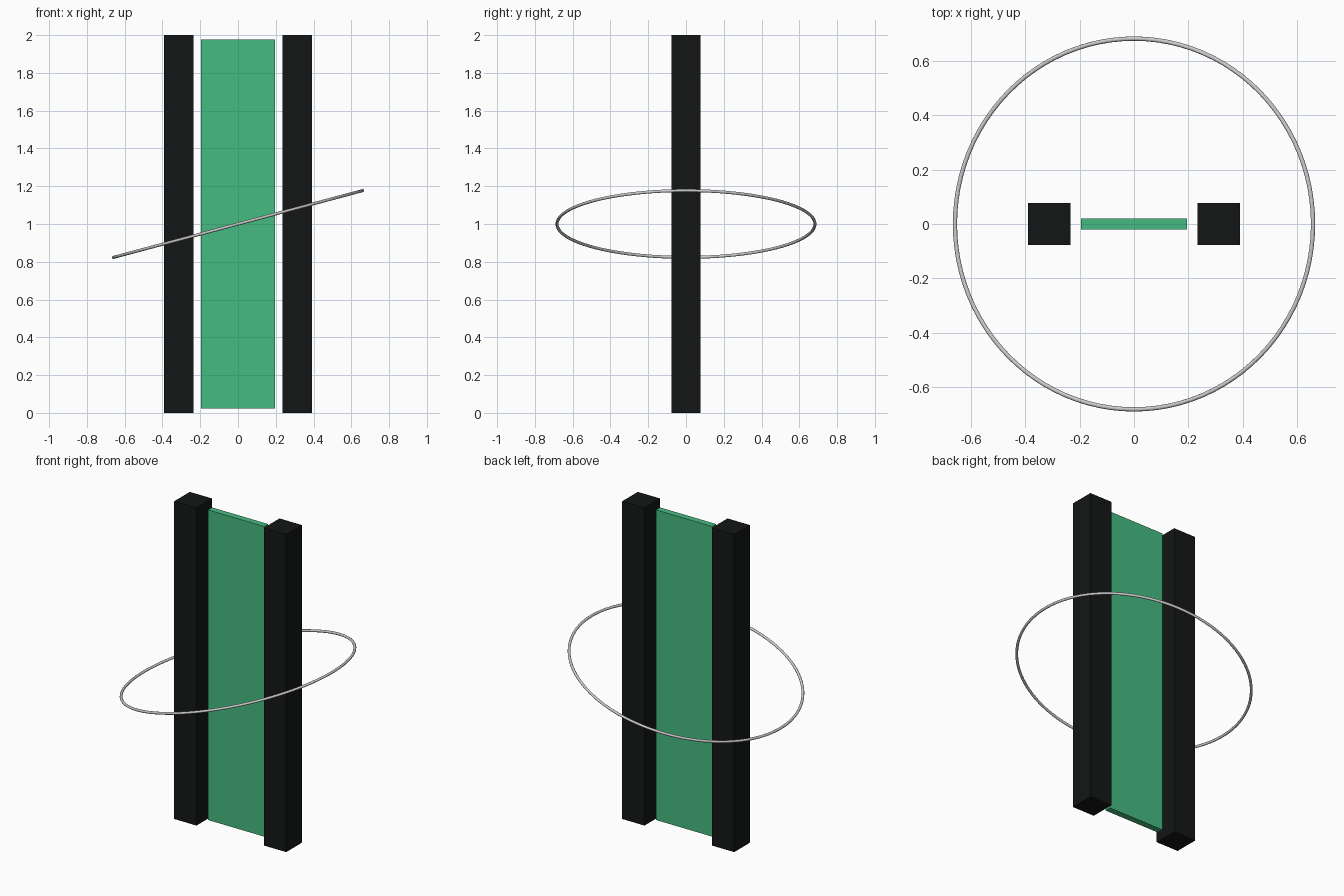
import bpy
from math import radians

if "Cube" in bpy.data.objects:
    bpy.data.objects.remove(bpy.data.objects["Cube"])


def material(name, rgb):
    m = bpy.data.materials.new(name)
    m.diffuse_color = (*rgb, 1)
    m.use_nodes = True
    m.node_tree.nodes["Principled BSDF"].inputs["Base Color"].default_value = m.diffuse_color
    return m


def box(name, loc, size, mat):
    bpy.ops.mesh.primitive_cube_add(size=1, location=loc)
    ob = bpy.context.object
    ob.name = name
    ob.scale = size
    bpy.ops.object.transform_apply(location=False, rotation=False, scale=True)
    ob.data.materials.append(mat)
    return ob


black = material("black", (0.007, 0.008, 0.008))
green = material("green", (0.06, 0.5, 0.22))

# Two square posts
for side, x in (("left", -0.3125), ("right", 0.3125)):
    box(side + "_post", (x, 0, 1), (0.156, 0.156, 2), black)

# Thin panel floating between the posts
box("panel", (0, 0, 1), (0.39, 0.04, 1.953), green)

# Tilted ring around the middle
bpy.ops.mesh.primitive_torus_add(
    major_radius=0.683, minor_radius=0.008, major_segments=96, minor_segments=12,
    location=(0, 0, 1), rotation=(0, radians(-15), 0))
bpy.context.object.name = "ring"
bpy.ops.object.shade_smooth()
